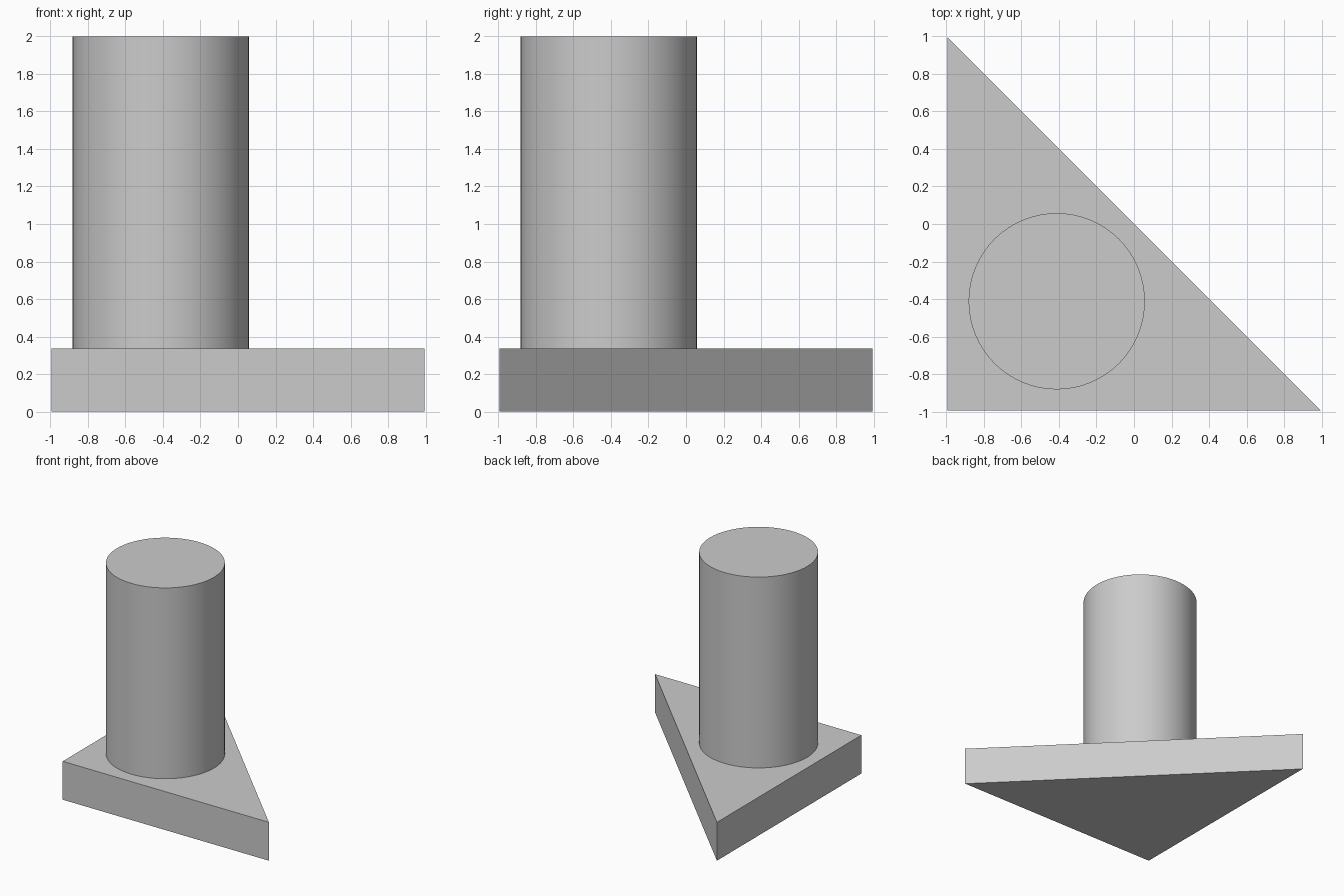
import bpy
import bmesh
import math

cube = bpy.data.objects.get("Cube")
if cube:
    bpy.data.objects.remove(cube, do_unlink=True)

HALF = 0.995          # half the leg length of the triangular base
BASE_TOP = 0.335
HEIGHT = 2.0
RADIUS = 0.47
# The post stands on the centre of the triangle's inscribed circle
CENTRE = -HALF + 2 * HALF * (1 - math.sqrt(0.5))

grey = bpy.data.materials.new("plain_grey")
grey.use_nodes = True
colour = (0.6, 0.6, 0.6, 1)
grey.diffuse_color = colour
grey.node_tree.nodes["Principled BSDF"].inputs["Base Color"].default_value = colour

# Right-triangle base: extruded profile
bm = bmesh.new()
corners = [(-HALF, -HALF), (HALF, -HALF), (-HALF, HALF)]
profile = bm.faces.new([bm.verts.new((x, y, 0)) for x, y in corners])
extruded = bmesh.ops.extrude_face_region(bm, geom=[profile], use_keep_orig=True)
top = [v for v in extruded["geom"] if isinstance(v, bmesh.types.BMVert)]
bmesh.ops.translate(bm, verts=top, vec=(0, 0, BASE_TOP))
bmesh.ops.recalc_face_normals(bm, faces=bm.faces)
mesh = bpy.data.meshes.new("triangular_base")
bm.to_mesh(mesh)
bm.free()
mesh.materials.append(grey)
base = bpy.data.objects.new("triangular_base", mesh)
bpy.context.collection.objects.link(base)

# Round post standing on the base
bpy.ops.mesh.primitive_cylinder_add(
    vertices=64, radius=RADIUS, depth=HEIGHT - BASE_TOP,
    location=(CENTRE, CENTRE, (HEIGHT + BASE_TOP) / 2))
post = bpy.context.object
post.name = "round_post"
post.data.materials.append(grey)
bpy.ops.object.shade_smooth_by_angle(angle=math.radians(30))
